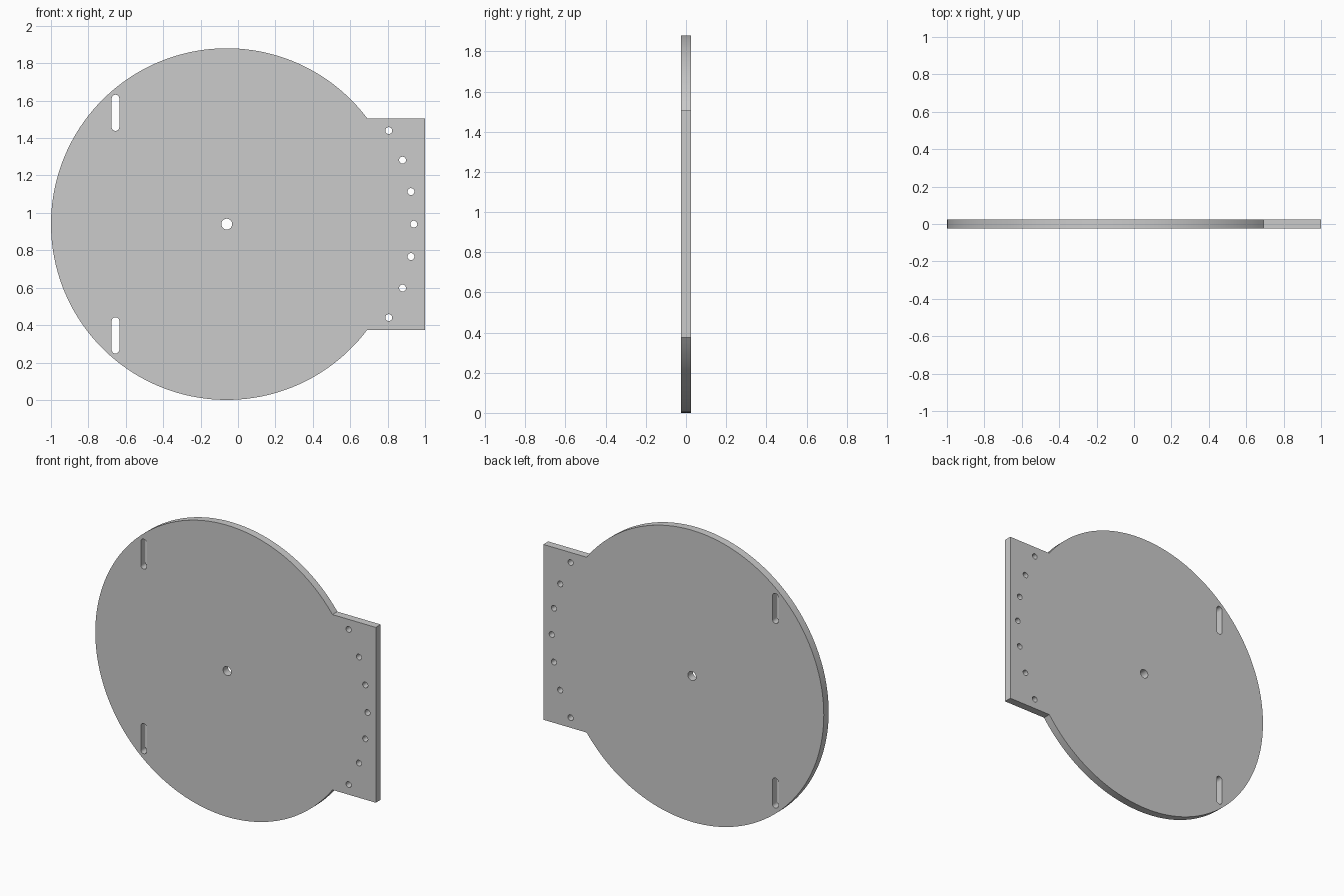
import bpy, bmesh
from math import sin, cos, pi, radians, asin

if "Cube" in bpy.data.objects:
    bpy.data.objects.remove(bpy.data.objects["Cube"])

CX, CZ, R = -0.06, 0.94, 0.94      # disc centre and radius
TAB_HALF, TAB_X = 0.565, 1.0       # rectangular tab
THICK = 0.05


def arc(x, z, r, a0, a1, n):
    return [(x + r * cos(a0 + (a1 - a0) * i / n),
             z + r * sin(a0 + (a1 - a0) * i / n)) for i in range(n + 1)]


def circle(x, z, r, n=32):
    return arc(x, z, r, 0, 2 * pi, n)[:-1]


def slot(x, z, half, r):
    return arc(x, z + half - r, r, 0, pi, 12) + arc(x, z - half + r, r, pi, 2 * pi, 12)


# Outer outline: disc arc joined to the tab
a = asin(TAB_HALF / R)
loops = [arc(CX, CZ, R, a, 2 * pi - a, 128)
         + [(TAB_X, CZ - TAB_HALF), (TAB_X, CZ + TAB_HALF)]]

# Centre hole
loops.append(circle(CX, CZ, 0.029))

# Arc of small holes on the tab
for k in range(-3, 4):
    t = radians(10 * k)
    loops.append(circle(CX + cos(t), CZ + sin(t), 0.0185, 24))

# Mirrored pair of slots
for s in (-1, 1):
    loops.append(slot(-0.655, CZ + s * 0.595, 0.097, 0.0205))

# Fill the profile and extrude it to a plate
bm = bmesh.new()
for pts in loops:
    vs = [bm.verts.new((x, -THICK / 2, z)) for x, z in pts]
    for i, v in enumerate(vs):
        bm.edges.new((v, vs[(i + 1) % len(vs)]))
bmesh.ops.triangle_fill(bm, use_beauty=True, use_dissolve=False,
                        edges=bm.edges[:], normal=(0, -1, 0))
ext = bmesh.ops.extrude_face_region(bm, geom=bm.faces[:], use_keep_orig=True)
bmesh.ops.translate(bm, vec=(0, THICK, 0),
                    verts=[g for g in ext["geom"] if isinstance(g, bmesh.types.BMVert)])
bmesh.ops.recalc_face_normals(bm, faces=bm.faces[:])

mesh = bpy.data.meshes.new("mounting_plate")
bm.to_mesh(mesh)
bm.free()
plate = bpy.data.objects.new("mounting_plate", mesh)
bpy.context.collection.objects.link(plate)
bpy.context.view_layer.objects.active = plate
plate.select_set(True)
bpy.ops.object.shade_smooth_by_angle(angle=radians(30))
